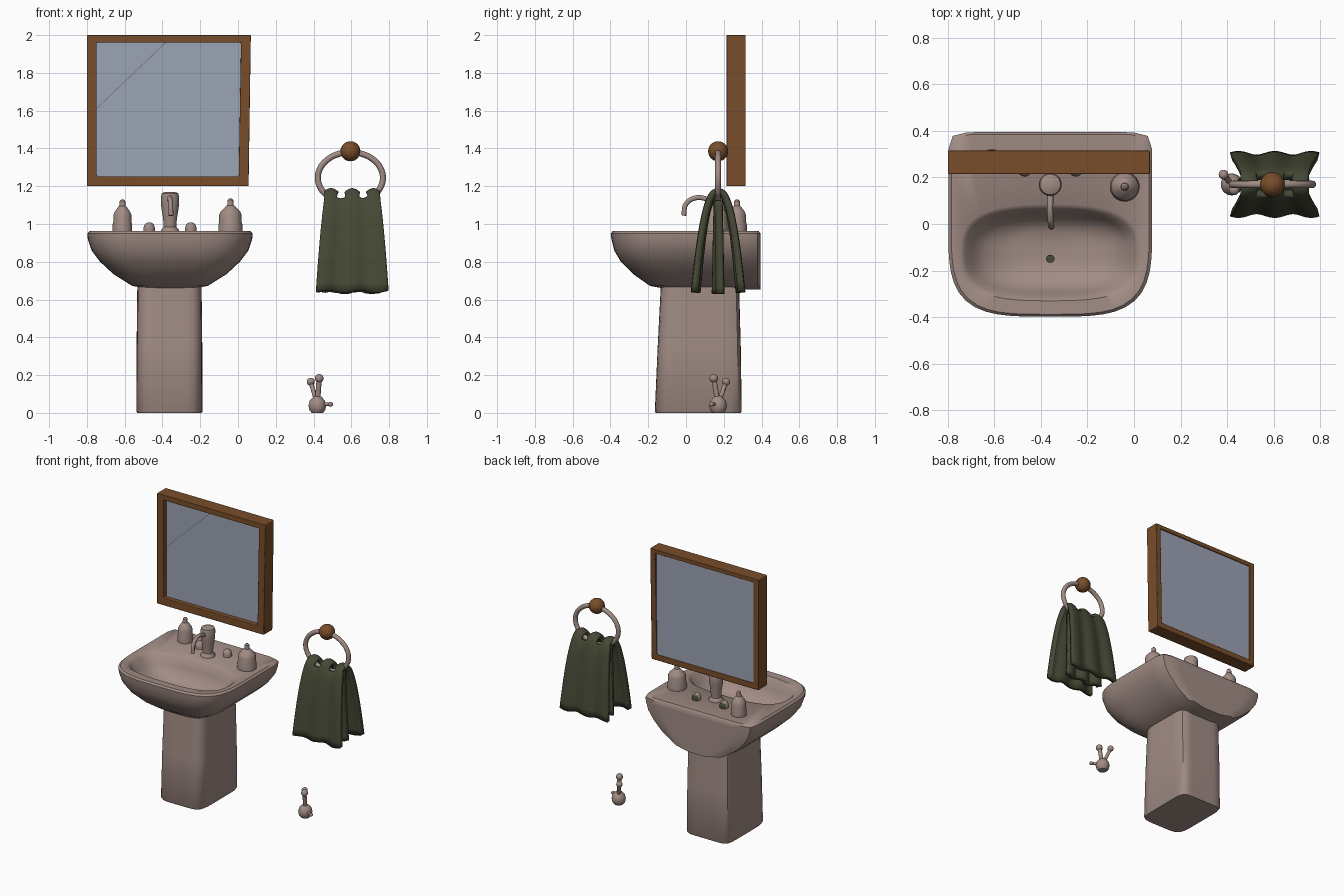
import bpy, bmesh
from math import sin, cos, pi, exp
from mathutils import Vector

if "Cube" in bpy.data.objects:
    bpy.data.objects.remove(bpy.data.objects["Cube"])


def material(name, rgb):
    m = bpy.data.materials.new(name)
    m.use_nodes = True
    m.diffuse_color = (*rgb, 1)
    m.node_tree.nodes["Principled BSDF"].inputs["Base Color"].default_value = (*rgb, 1)
    return m


CERAMIC = material("pale ceramic", (0.36, 0.265, 0.235))
WOOD = material("brown wood", (0.19, 0.075, 0.023))
CLOTH = material("dark green cloth", (0.062, 0.066, 0.036))
GLASS = material("mirror glass", (0.33, 0.37, 0.46))
CRACK = material("crack grey", (0.17, 0.19, 0.24))


def smooth(ob, angle=40):
    bpy.ops.object.select_all(action='DESELECT')
    ob.select_set(True)
    bpy.context.view_layer.objects.active = ob
    bpy.ops.object.shade_smooth_by_angle(angle=angle * pi / 180)


def finish(name, bm, mat, fix=True):
    if fix:
        bmesh.ops.recalc_face_normals(bm, faces=bm.faces)
    me = bpy.data.meshes.new(name)
    bm.to_mesh(me)
    bm.free()
    me.materials.append(mat)
    ob = bpy.data.objects.new(name, me)
    bpy.context.collection.objects.link(ob)
    smooth(ob)
    return ob


def loft(name, rings, mat, closed=False):
    """Skin a list of closed rings; cap the ends unless the list loops."""
    bm = bmesh.new()
    vs = [[bm.verts.new(p) for p in r] for r in rings]
    n = len(rings[0])
    pairs = list(zip(vs, vs[1:])) + ([(vs[-1], vs[0])] if closed else [])
    for a, b in pairs:
        for i in range(n):
            j = (i + 1) % n
            bm.faces.new((a[i], a[j], b[j], b[i]))
    if not closed:
        bm.faces.new(vs[0])
        bm.faces.new(vs[-1])
    return finish(name, bm, mat)


def ring(cx, cy, z, a, front, back, nf=2, nb=2, n=32):
    """Rounded outline with its own depth and squareness at front and back."""
    pts = []
    for i in range(n):
        c, s = cos(2 * pi * i / n), sin(2 * pi * i / n)
        e, d = (nb, back) if s > 0 else (nf, front)
        r = (abs(c) ** e + abs(s) ** e) ** (-1 / e)
        pts.append((cx + a * r * c, cy + d * r * s, z))
    return pts


def lathe(name, x, y, z, profile, mat):
    return loft(name, [ring(x, y, z + h, r, r, r) for r, h in profile], mat)


def ball(name, loc, r, mat):
    bm = bmesh.new()
    bmesh.ops.create_uvsphere(bm, u_segments=24, v_segments=14, radius=r)
    bmesh.ops.translate(bm, verts=bm.verts, vec=loc)
    return finish(name, bm, mat)


def tube(name, pts, r, mat, cyclic=False):
    cu = bpy.data.curves.new(name, 'CURVE')
    cu.dimensions = '3D'
    cu.bevel_depth = r
    cu.bevel_resolution = 4
    cu.use_fill_caps = True
    sp = cu.splines.new('BEZIER')
    sp.bezier_points.add(len(pts) - 1)
    for p, co in zip(sp.bezier_points, pts):
        p.co = co
        p.handle_left_type = p.handle_right_type = 'AUTO'
    sp.use_cyclic_u = cyclic
    cu.materials.append(mat)
    ob = bpy.data.objects.new(name, cu)
    bpy.context.collection.objects.link(ob)
    bpy.ops.object.select_all(action='DESELECT')
    ob.select_set(True)
    bpy.context.view_layer.objects.active = ob
    bpy.ops.object.convert(target='MESH')
    smooth(bpy.context.object)


def box(name, lo, hi, mat):
    lo, hi = Vector(lo), Vector(hi)
    bm = bmesh.new()
    bmesh.ops.create_cube(bm, size=1)
    bmesh.ops.scale(bm, verts=bm.verts, vec=hi - lo)
    bmesh.ops.translate(bm, verts=bm.verts, vec=(lo + hi) / 2)
    return finish(name, bm, mat)


CX = -0.36

# Basin: outer shell rising to the rim, then down into the bowl
shell = [(.08, .08, .652), (.2, .19, .672), (.3, .28, .735), (.37, .345, .80),
         (.415, .38, .86), (.435, .395, .92), (.438, .398, .95), (.425, .388, .962)]
bowl = [(.385, .21, .205, .96), (.365, .195, .185, .945), (.335, .175, .165, .89),
        (.27, .14, .135, .825), (.16, .09, .09, .797), (.04, .03, .03, .79)]
rings = [ring(CX, 0, z, a, f, .395 if z < .96 else .385, 3.7, 16, 64) for a, f, z in shell]
rings += [ring(CX, -.12, z, a, f, b, 3, 2.8, 64) for a, f, b, z in bowl]
loft("basin", rings, CERAMIC)
lathe("drain", CX, -.15, .79, [(.018, 0), (.018, .008)], CLOTH)

# Pedestal
loft("pedestal", [ring(CX - .003, .065, z, a, f, b, 6, 9, 48) for z, a, f, b in
                  [(0, .17, .225, .225), (.008, .175, .23, .23),
                   (.35, .174, .215, .225), (.68, .17, .198, .216)]], CERAMIC)

# Tap body, spout and knobs with dark backs
lathe("tap_body", CX, .17, .955,
      [(.05, 0), (.048, .012), (.034, .03), (.036, .07), (.046, .13),
       (.049, .185), (.044, .207), (.025, .215)], CERAMIC)
tube("tap_spout", [(CX, .16, 1.10), (CX, .10, 1.135), (CX, .04, 1.135),
                   (CX + .003, 0, 1.105), (CX + .005, -.012, 1.045)], .013, CERAMIC)
for side, name in ((-1, "right_knob"), (1, "left_knob")):
    knob = lathe(name, CX + side * .11, .235, .955,
                 [(.03, 0), (.03, .025), (.024, .043), (.01, .054)], CERAMIC)
    knob.data.materials.append(CLOTH)
    for f in knob.data.polygons:
        if f.normal.y > .6:
            f.material_index = 1

# Bottles
for name, x, y, r, h in (("right_bottle", -.612, .27, .052, .175),
                         ("left_bottle", -.04, .16, .064, .18)):
    lathe(name, x, y, .955, [(r, 0), (r, .04), (r * .93, .055), (r * .93, h * .52),
                             (r * .8, h * .62), (.022, h * .78), (.017, h * .8),
                             (.015, h * .95), (.006, h)], CERAMIC)


# Mirror frame: a moulding profile swept round a rectangle
def frame_ring(inset, y):
    l, b, t = -.80 + inset, 1.2 + inset, 2.0 - inset * .75
    return [(l, y, b), (.056 - inset, y, b), (.068 - inset, y, t), (l, y, t)]


frame = loft("mirror_frame", [frame_ring(i, y) for i, y in
                              ((0, .315), (0, .215), (.052, .215), (.052, .26),
                               (.04, .26), (.04, .315))], WOOD, closed=True)
bev = frame.modifiers.new("rounded_edges", 'BEVEL')
bev.width, bev.segments = .014, 3
smooth(frame)
box("mirror_glass", (-.765, .25, 1.235), (.024, .306, 1.975), GLASS)
# Hairline crack across the upper corner of the glass
bm = bmesh.new()
bm.faces.new([bm.verts.new((x, .2485, z)) for x, z in
              ((-.748, 1.615), (-.745, 1.612), (-.375, 1.966), (-.379, 1.968))])
finish("mirror_crack", bm, CRACK, fix=False)

# Towel ring and its wooden mount
TX, TY = .595, .17
ball("ring_mount", (TX, TY, 1.385), .053, WOOD)
tube("towel_ring", [(TX + .172 * cos(a), TY, 1.245 + .135 * sin(a))
                    for a in [2 * pi * i / 16 for i in range(16)]], .016, CERAMIC, True)


# Towel: one rippled sheet draped over the ring plus an inner fold
def sheet(name, rows, cols, point, thickness, hole=None):
    bm = bmesh.new()
    vs = [[bm.verts.new(point(i / rows, 2 * j / cols - 1)) for j in range(cols + 1)]
          for i in range(rows + 1)]
    for i in range(rows):
        for j in range(cols):
            if hole and hole((i + .5) / rows, 2 * (j + .5) / cols - 1):
                continue
            bm.faces.new((vs[i][j], vs[i][j + 1], vs[i + 1][j + 1], vs[i + 1][j]))
    ob = finish(name, bm, CLOTH)
    sol = ob.modifiers.new("thickness", 'SOLIDIFY')
    sol.thickness, sol.offset = thickness, 0
    return ob


def wave(w):
    return cos(2.4 * pi * w)


def drape(v, w):
    s = 2 * v - 1
    u = abs(s)
    t = u * u
    side = 1 if s > 0 else -1
    y = side * (.118 * u ** .8 + .008 * wave(w) * u)
    z = 1.172 - .53 * t - .03 * (1 - wave(w)) / 2 * exp(-10 * t) + .006 * sin(7 * w) * t
    return (.605 + w * (.135 + .053 * u ** 1.3), TY + y, z)


def fold(v, w):
    return (.6 + w * (.125 + .02 * v), TY + .01 * wave(w) * (.4 + v),
            1.125 - .49 * v + .005 * sin(6 * w) * v)


sheet("towel", 44, 36, drape, .036,
      lambda v, w: wave(w) < -.25 and abs(2 * v - 1) < .22)
sheet("towel_inner_fold", 16, 24, fold, .04)

# Small floor ornament: round base with two stalks and a stub
base = (.42, TY, .045)
lathe("ornament_base", .42, TY, 0, [(.03, 0), (.042, .015), (.047, .04),
                                    (.04, .065), (.022, .085), (.01, .092)], CERAMIC)
for name, tip, r, thick in (("front_stalk", (.43, .147, .183), .023, .014),
                            ("back_stalk", (.385, .212, .165), .021, .012),
                            ("side_stub", (.49, .135, .046), .013, .009)):
    tube(name, [base, tuple((p + q) / 2 for p, q in zip(base, tip)), tip], thick, CERAMIC)
    ball(name + "_tip", tip, r, CERAMIC)
